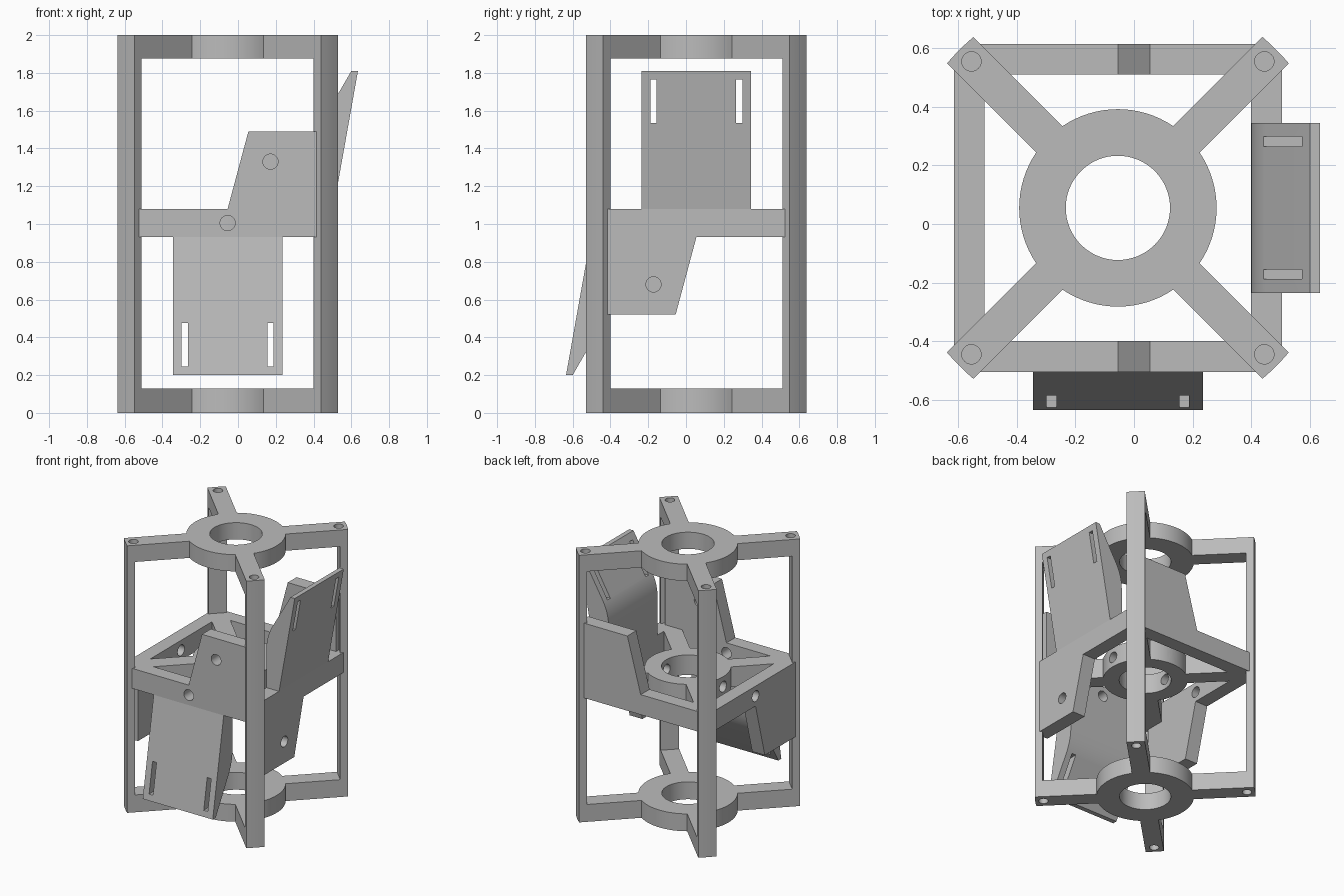
import bpy, bmesh
from math import sin, cos, asin, sqrt, pi, radians
from mathutils import Matrix, Vector

if "Cube" in bpy.data.objects:
    bpy.data.objects.remove(bpy.data.objects["Cube"])

grey = bpy.data.materials.new("plain grey")
grey.use_nodes = True
GREY = (0.5, 0.5, 0.5, 1)
grey.diffuse_color = GREY
grey.node_tree.nodes["Principled BSDF"].inputs["Base Color"].default_value = GREY

X, Y, Z = Vector((1, 0, 0)), Vector((0, 1, 0)), Vector((0, 0, 1))
HUB = Vector((-0.055, 0.055, 0))   # axis of the frame
MID = 1.005                        # height of the middle band
HALF_ARM = 0.0635
REACH = 0.764                      # radius of the arm tips
POST_IN = 0.707
BAND = 0.075                       # half height of the middle band
D_IN, D_OUT = 0.455, 0.56          # inner and outer face of the side plates


def frame(a, b, c, z=0):
    m = Matrix((a, b, c)).transposed().to_4x4()
    m.translation = HUB + Z * z
    return m


def prism(name, pts, lo, hi, m):
    """Extrude a flat outline from lo to hi along the frame's third axis."""
    bm = bmesh.new()
    face = bm.faces.new([bm.verts.new((p[0], p[1], lo)) for p in pts])
    ext = bmesh.ops.extrude_face_region(bm, geom=[face])
    moved = [v for v in ext["geom"] if isinstance(v, bmesh.types.BMVert)]
    bmesh.ops.translate(bm, verts=moved, vec=(0, 0, hi - lo))
    bm.transform(m)
    bmesh.ops.recalc_face_normals(bm, faces=bm.faces)
    me = bpy.data.meshes.new(name)
    bm.to_mesh(me)
    bm.free()
    me.materials.append(grey)
    ob = bpy.data.objects.new(name, me)
    bpy.context.collection.objects.link(ob)
    return ob


def finish(ob, cutters=()):
    """Cut the holes, then smooth the round walls."""
    bpy.context.view_layer.objects.active = ob
    for cutter in cutters:
        cutter.hide_render = True
        mod = ob.modifiers.new("hole", "BOOLEAN")
        mod.operation, mod.solver, mod.object = "DIFFERENCE", "EXACT", cutter
        bpy.ops.object.modifier_apply(modifier=mod.name)
        bpy.data.objects.remove(cutter)
    bpy.ops.object.select_all(action="DESELECT")
    ob.select_set(True)
    bpy.ops.object.shade_smooth_by_angle(angle=radians(30))


def arc(r, a0, a1, n, cx=0, cy=0):
    return [(cx + r * cos(a0 + (a1 - a0) * i / n), cy + r * sin(a0 + (a1 - a0) * i / n))
            for i in range(n + 1)]


def circle(r, cx=0, cy=0, n=40):
    return arc(r, 0, 2 * pi, n, cx, cy)[:-1]


def box(x0, x1, y0, y1):
    return [(x0, y0), (x1, y0), (x1, y1), (x0, y1)]


def spider(radius, tip):
    """Outline of a ring with four diagonal arms."""
    pts = []
    a_ring, a_tip = asin(HALF_ARM / radius), asin(HALF_ARM / tip)
    for k in range(4):
        mid = pi / 4 + k * pi / 2
        pts += arc(tip, mid - a_tip, mid + a_tip, 4)
        pts += arc(radius, mid + a_ring, mid + pi / 2 - a_ring, 16)
    return pts


flat = frame(X, Y, Z)
DIAGONALS = [pi / 4 + k * pi / 2 for k in range(4)]

# Top and bottom rings with arms and blind screw holes
for name, lo, hi, h0, h1 in (("bottom_spider", 0, 0.13, -0.1, 0.06),
                             ("top_spider", 1.875, 2, 1.94, 2.1)):
    holes = [prism("cutter", circle(0.178, n=64), lo - 0.1, hi + 0.1, flat)]
    for a in DIAGONALS:
        holes.append(prism("cutter", circle(0.033, POST_IN * cos(a), POST_IN * sin(a)),
                           h0, h1, flat))
    finish(prism(name, spider(0.337, REACH), lo, hi, flat), holes)

# Middle ring with arms and cross holes
holes = [prism("cutter", circle(0.18, n=64), -1, 1, frame(X, Y, Z, MID)),
         prism("cutter", circle(0.04), -0.4, 0.4, frame(X, Z, Y, MID)),
         prism("cutter", circle(0.04), -0.4, 0.4, frame(Y, Z, X, MID))]
finish(prism("middle_spider", spider(0.293, 0.72), -BAND, BAND, frame(X, Y, Z, MID)), holes)

# Corner posts
a_tip = asin(HALF_ARM / REACH)
for a, name in zip(DIAGONALS, ("back_right", "back_left", "front_left", "front_right")):
    u, v = Vector((cos(a), sin(a), 0)), Vector((-sin(a), cos(a), 0))
    pts = [(POST_IN, -HALF_ARM)] + arc(REACH, -a_tip, a_tip, 4) + [(POST_IN, HALF_ARM)]
    finish(prism(name + "_post", pts, 0.13, 1.875, frame(u, v, Z)))

# Side plates: a band with a slanted tab, raised front and back, lowered at the sides
TAB = [(-0.51, -BAND), (0.51, -BAND), (0.51, 0.485), (0.11, 0.485), (0, BAND), (-0.51, BAND)]
for name, along, up, out in (("front_plate", X, Z, -Y), ("back_plate", X, Z, Y),
                             ("right_plate", -Y, -Z, X), ("left_plate", -Y, -Z, -X)):
    m = frame(along, up, out, MID)
    holes = [prism("cutter", circle(0.04, cx, cy), 0.4, 0.6, m)
             for cx, cy in ((0, 0), (0.227, 0.325))]
    finish(prism(name, TAB, D_IN, D_OUT, m), holes)

# Flared panels with two slots each: one hangs in front, one stands at the side
BEND = 0.37
bend = arc(BEND, pi, pi - radians(30), 10, D_IN + BEND, 0.36)
PANEL = [(D_OUT, BAND), (0.69, 0.805), (0.655, 0.805)] + bend[::-1] + [(D_IN, BAND)]
for name, along, up, out in (("front_panel", X, -Z, -Y), ("right_panel", Y, Z, X)):
    slots = [prism("cutter", box(s * 0.2265 - 0.0165, s * 0.2265 + 0.0165, 0.53, 0.76),
                   0.3, 0.9, frame(along, up, out, MID)) for s in (-1, 1)]
    finish(prism(name, PANEL, -0.29, 0.29, frame(out, up, along, MID)), slots)
